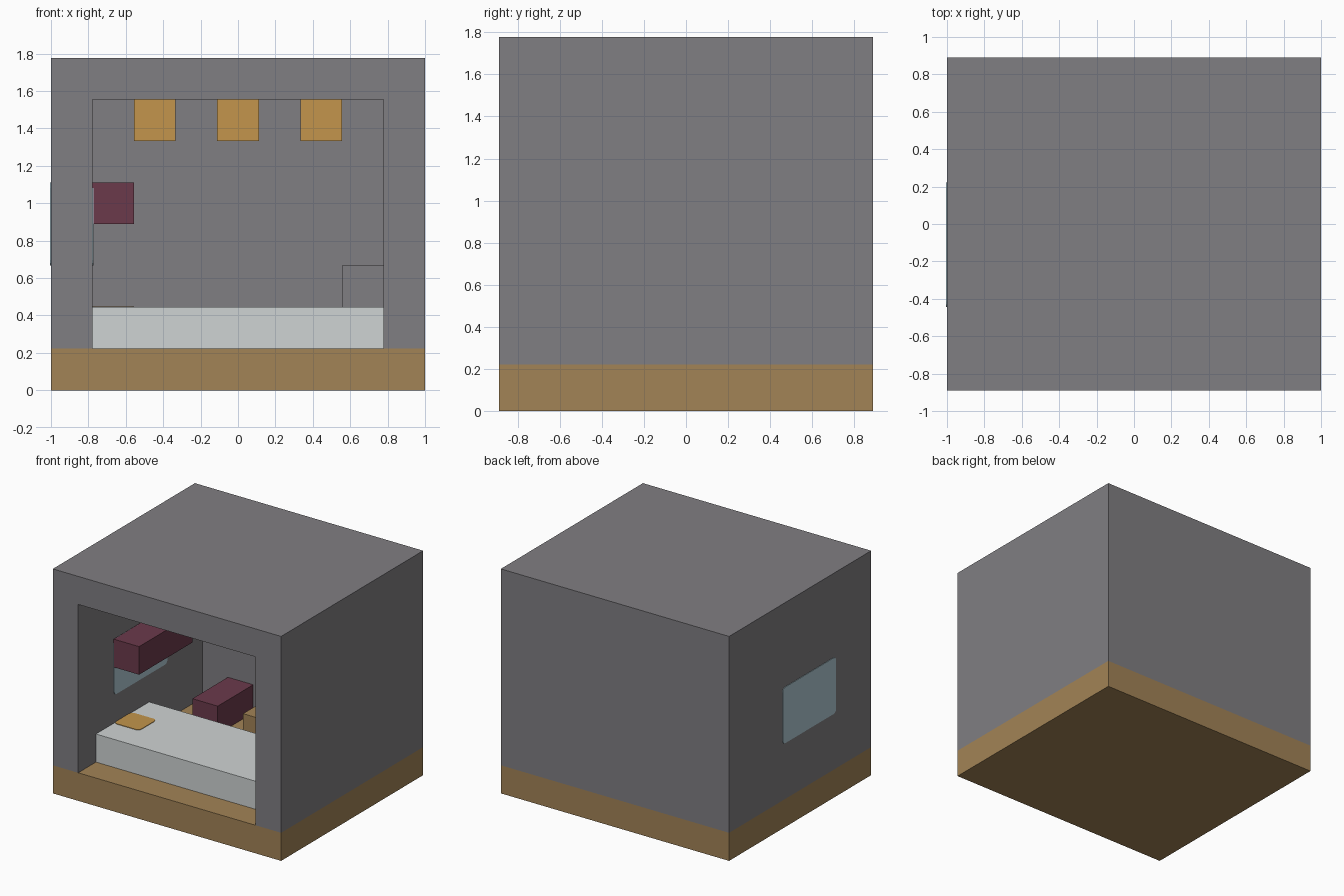
import bpy
import bmesh
import math
from mathutils import Matrix, Vector

U = 2 / 9  # grid module: the room is 9 x 8 x 8 modules

cube = bpy.data.objects.get("Cube")
if cube:
    bpy.data.objects.remove(cube, do_unlink=True)


def linear(c):
    c /= 255
    return c / 12.92 if c <= 0.04045 else ((c + 0.055) / 1.055) ** 2.4


def material(name, *rgb):
    colour = [linear(c) for c in rgb] + [1]
    mat = bpy.data.materials.new(name)
    mat.use_nodes = True
    mat.diffuse_color = colour
    mat.node_tree.nodes["Principled BSDF"].inputs["Base Color"].default_value = colour
    return mat


stone = material("grey stone", 128, 126, 130)
wood = material("brown wood", 162, 131, 86)
white = material("white worktop", 207, 212, 212)
red = material("dark red", 107, 58, 75)
amber = material("amber", 195, 149, 76)
glass = material("pale blue glass", 175, 202, 212)


def finish(name, bm, mat):
    bmesh.ops.recalc_face_normals(bm, faces=bm.faces)
    mesh = bpy.data.meshes.new(name)
    bm.to_mesh(mesh)
    bm.free()
    mesh.materials.append(mat)
    obj = bpy.data.objects.new(name, mesh)
    bpy.context.collection.objects.link(obj)
    return obj


def place(x, y, z):
    """Module coordinates, counted from the right front bottom corner."""
    return Vector(((x - 4.5) * U, (y - 4) * U, z * U))


def block(name, corner, size, mat):
    bm = bmesh.new()
    bmesh.ops.create_cube(bm, size=U)
    bmesh.ops.scale(bm, vec=size, verts=bm.verts)
    centre = [c + s / 2 for c, s in zip(corner, size)]
    bmesh.ops.translate(bm, vec=place(*centre), verts=bm.verts)
    return finish(name, bm, mat)


def extrude(name, points, direction, mat):
    bm = bmesh.new()
    face = bm.faces.new([bm.verts.new(p) for p in points])
    result = bmesh.ops.extrude_face_region(bm, geom=[face], use_keep_orig=True)
    moved = [v for v in result["geom"] if isinstance(v, bmesh.types.BMVert)]
    bmesh.ops.translate(bm, vec=direction, verts=moved)
    return finish(name, bm, mat)


def rounded_plate(name, centre, width, height, rotation, mat, radius=0.03):
    """Thin rounded rectangle standing 0.004 proud of the surface."""
    points = []
    for i, (sx, sy) in enumerate(((1, 1), (-1, 1), (-1, -1), (1, -1))):
        for step in range(4):
            a = math.radians(90 * i + 30 * step)
            points.append(Vector((sx * (width * U / 2 - radius) + radius * math.cos(a),
                                  sy * (height * U / 2 - radius) + radius * math.sin(a), 0)))
    turned = [rotation @ p + place(*centre) for p in points]
    return extrude(name, turned, rotation @ Vector((0, 0, 0.004)), mat)


# Room shell: floor slab, arch of two walls and ceiling, back wall
block("floor", (0, 0, 0), (9, 8, 1), wood)
arch = [(0, 1), (0, 8), (9, 8), (9, 1), (8, 1), (8, 7), (1, 7), (1, 1)]
extrude("walls_and_ceiling", [place(x, 0, z) for x, z in arch], (0, 7 * U, 0), stone)
block("back_wall", (0, 7, 1), (9, 1, 7), stone)

# Window pane, seen on both faces of the right wall
for side, x, angle in (("outer", 0, -90), ("inner", 1, 90)):
    turn = Matrix.Rotation(math.radians(angle), 3, "Y")
    rounded_plate(side + "_window", (x, 3.5, 4), 2, 3, turn, glass)

# Counter with an inlaid pad and a small grey machine
block("counter", (1, 1, 1), (7, 3, 1), white)
rounded_plate("counter_pad", (1.5, 2.5, 2), 1, 1, Matrix.Identity(3), amber)
block("counter_machine", (7, 2, 2), (1, 1, 1), stone)

# Shelf in front of the window
block("wall_shelf", (1, 2, 4), (1, 3, 1), red)

# Ceiling lamps above the counter
for i, x in enumerate((2, 4, 6)):
    block(f"ceiling_lamp_{i + 1}", (x, 2, 6), (1, 1, 1), amber)

# Table between two benches at the back
for name, x in (("right_bench", 2), ("left_bench", 6)):
    block(name, (x, 5, 1), (1, 2, 1), red)
block("table", (4, 5, 1), (1, 2, 1), wood)
